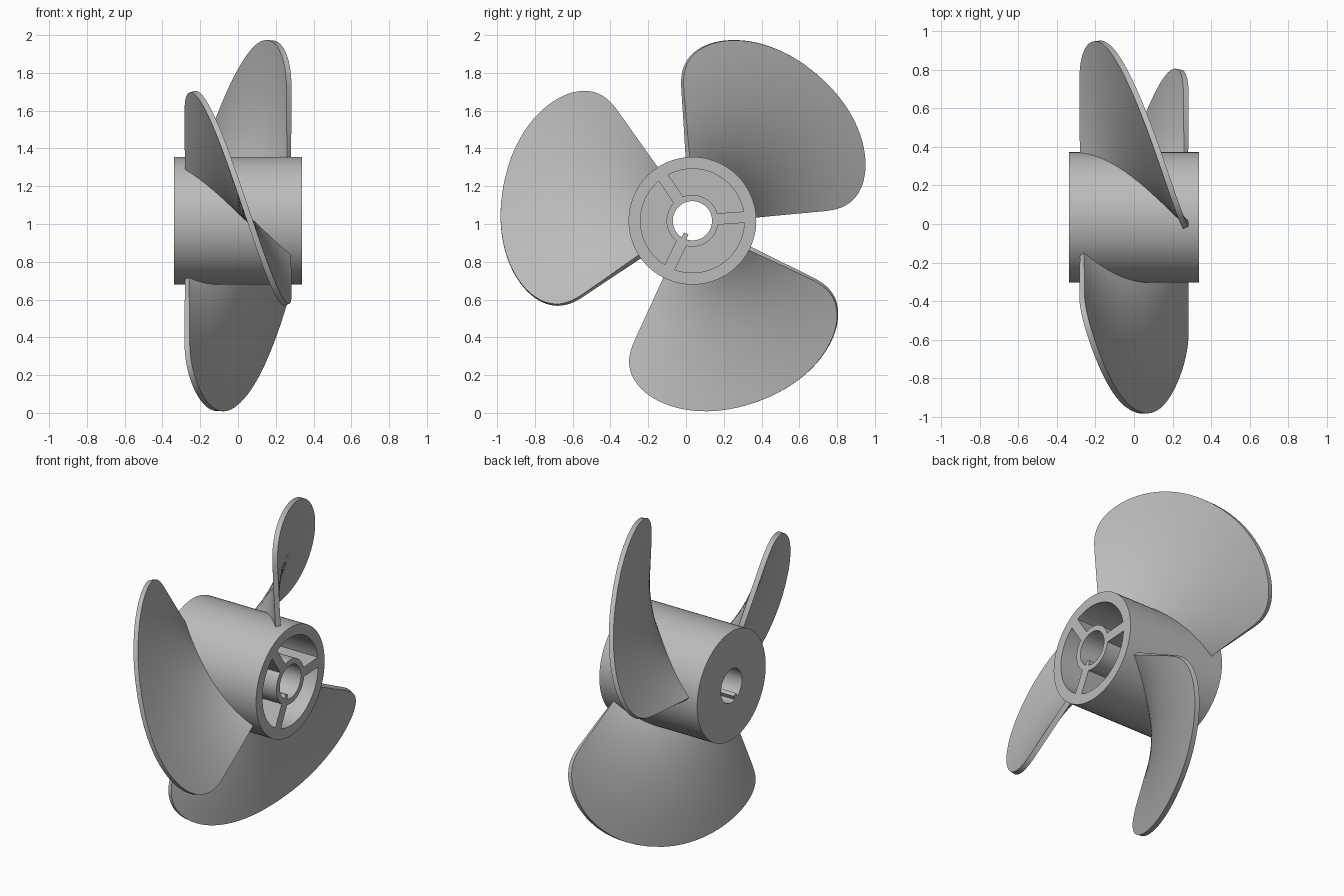
import bpy, bmesh
from math import sin, cos, asin, pi, radians, copysign

if "Cube" in bpy.data.objects:
    bpy.data.objects.remove(bpy.data.objects["Cube"])

CENTRE = (0, 0.034, 1.017)      # hub axis runs along x
HUB_R, HUB_HALF = 0.338, 0.3375
POCKET_R, RING_R, BORE_R, KEY_R = 0.275, 0.137, 0.104, 0.076
FLOOR_X = -0.27
SPOKE_ANGLE, SPOKE_HALF, KEY_HALF = radians(4), 0.03, 0.013
THIRD = 2 * pi / 3

metal = bpy.data.materials.new("grey metal")
metal.use_nodes = True
GREY = (0.5, 0.5, 0.5, 1)
metal.diffuse_color = GREY
metal.node_tree.nodes["Principled BSDF"].inputs["Base Color"].default_value = GREY


def make_object(name, bm):
    bmesh.ops.recalc_face_normals(bm, faces=bm.faces)
    mesh = bpy.data.meshes.new(name)
    bm.to_mesh(mesh)
    bm.free()
    mesh.materials.append(metal)
    obj = bpy.data.objects.new(name, mesh)
    obj.location = CENTRE
    bpy.context.collection.objects.link(obj)
    return obj


def activate(obj):
    bpy.ops.object.select_all(action='DESELECT')
    obj.select_set(True)
    bpy.context.view_layer.objects.active = obj


def arc(radius, start, end, steps):
    angles = [start + (end - start) * i / steps for i in range(steps + 1)]
    return [(radius * cos(a), radius * sin(a)) for a in angles]


def prism(name, outline, x0, x1):
    """Extrude a (y, z) outline along x."""
    bm = bmesh.new()
    face = bm.faces.new([bm.verts.new((x0, y, z)) for y, z in outline])
    side = bmesh.ops.extrude_face_region(bm, geom=[face])["geom"]
    moved = [v for v in side if isinstance(v, bmesh.types.BMVert)]
    bmesh.ops.translate(bm, verts=moved, vec=(x1 - x0, 0, 0))
    # the start cap survives extrusion only when it is rebuilt
    if not face.is_valid:
        bmesh.ops.holes_fill(bm, edges=[e for e in bm.edges if e.is_boundary])
    return make_object(name, bm)


def cut(target, cutter):
    cutter.hide_render = True
    mod = target.modifiers.new("cut", 'BOOLEAN')
    mod.operation = 'DIFFERENCE'
    mod.solver = 'EXACT'
    mod.object = cutter
    activate(target)
    bpy.ops.object.modifier_apply(modifier=mod.name)
    bpy.data.objects.remove(cutter)


# Hub: solid drum
hub = prism("hub", arc(HUB_R, 0, 2 * pi, 96)[:-1], -HUB_HALF, HUB_HALF)

# Bore with a raised key, cut right through
key_angle = SPOKE_ANGLE + 2 * THIRD
a, b = asin(KEY_HALF / BORE_R), asin(KEY_HALF / KEY_R)
bore = arc(BORE_R, key_angle + a, key_angle + 2 * pi - a, 48)
bore += arc(KEY_R, key_angle - b, key_angle + b, 1)
cut(hub, prism("bore_cutter", bore, -0.5, 0.5))

# Three pockets between the spokes, open at one end
for i in range(3):
    start = SPOKE_ANGLE + i * THIRD
    a, b = asin(SPOKE_HALF / POCKET_R), asin(SPOKE_HALF / RING_R)
    outline = arc(POCKET_R, start + a, start + THIRD - a, 28)
    outline += arc(RING_R, start + THIRD - b, start + b, 16)
    cut(hub, prism("pocket_cutter", outline, FLOOR_X, 0.5))

activate(hub)
bpy.ops.object.shade_smooth_by_angle(angle=radians(30))

# Blade: helical sheet with a rounded outer edge, then thickened
COLS, ROWS = 56, 12
ROOT_R, SHOULDER_R, TIP_R = 0.31, 0.68, 1.018
HALF_SPAN, HALF_X, POWER = radians(44.8), 0.27, 2 / 2.7

bm = bmesh.new()
grid = []
for i in range(COLS + 1):
    t = pi * (i / COLS - 0.5)
    u = copysign(abs(sin(t)) ** POWER, t)
    edge_r = SHOULDER_R + (TIP_R - SHOULDER_R) * max(cos(t), 0) ** POWER
    angle = u * HALF_SPAN
    column = []
    for j in range(ROWS + 1):
        r = ROOT_R + (edge_r - ROOT_R) * j / ROWS
        column.append(bm.verts.new((u * HALF_X, r * cos(angle), r * sin(angle))))
    grid.append(column)
for left, right in zip(grid, grid[1:]):
    for j in range(ROWS):
        bm.faces.new((left[j], right[j], right[j + 1], left[j + 1]))

blade = make_object("blade_1", bm)
solid = blade.modifiers.new("thickness", 'SOLIDIFY')
solid.thickness = 0.03
solid.offset = 0
activate(blade)
bpy.ops.object.modifier_apply(modifier=solid.name)
bpy.ops.object.shade_smooth_by_angle(angle=radians(35))

# Three blades around the hub
blades = [blade]
for name in ("blade_2", "blade_3"):
    twin = bpy.data.objects.new(name, blade.data)
    twin.location = CENTRE
    bpy.context.collection.objects.link(twin)
    blades.append(twin)
for i, obj in enumerate(blades):
    obj.rotation_euler.x = radians(49.5) + i * THIRD
